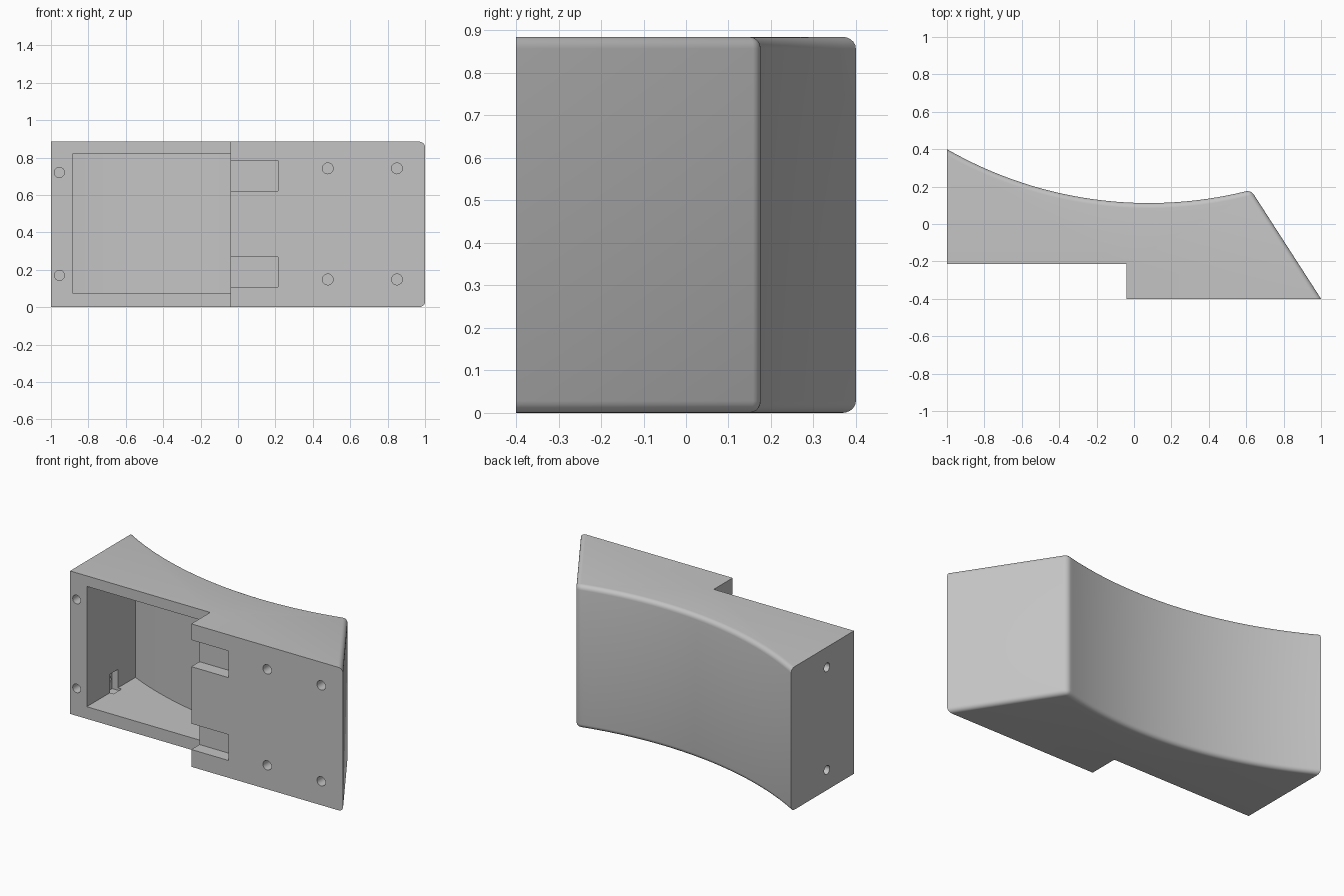
import bpy, bmesh, math
from mathutils import Matrix, Vector

cube = bpy.data.objects.get("Cube")
if cube:
    bpy.data.objects.remove(cube, do_unlink=True)

HEIGHT = 0.885
ARC_X, ARC_Y, RADIUS = 0.08, 2.282, 2.17

grey = bpy.data.materials.new("plain grey")
grey.use_nodes = True
color = (0.55, 0.55, 0.55, 1)
grey.diffuse_color = color
grey.node_tree.nodes["Principled BSDF"].inputs["Base Color"].default_value = color


def arc(x0, x1, radius, steps=36):
    """Points along the hollow back curve, from x0 to x1."""
    xs = [x0 + (x1 - x0) * i / steps for i in range(steps + 1)]
    return [(x, ARC_Y - math.sqrt(radius ** 2 - (x - ARC_X) ** 2)) for x in xs]


def finish(bm, name):
    bmesh.ops.recalc_face_normals(bm, faces=bm.faces)
    mesh = bpy.data.meshes.new(name)
    bm.to_mesh(mesh)
    bm.free()
    mesh.materials.append(grey)
    obj = bpy.data.objects.new(name, mesh)
    bpy.context.collection.objects.link(obj)
    return obj


def prism(profile, z0, z1):
    bm = bmesh.new()
    face = bm.faces.new([bm.verts.new((x, y, z0)) for x, y in profile])
    top = bmesh.ops.extrude_face_region(bm, geom=[face])["geom"]
    verts = [v for v in top if isinstance(v, bmesh.types.BMVert)]
    bmesh.ops.translate(bm, verts=verts, vec=(0, 0, z1 - z0))
    bmesh.ops.recalc_face_normals(bm, faces=bm.faces)
    return bm


def box(name, x0, x1, y0, y1, z0, z1):
    return finish(prism([(x0, y0), (x1, y0), (x1, y1), (x0, y1)], z0, z1), name)


def drill(name, start, end, radius):
    a, b = Vector(start), Vector(end)
    bm = bmesh.new()
    turn = (b - a).to_track_quat("Z", "Y").to_matrix().to_4x4()
    bmesh.ops.create_cone(bm, cap_ends=True, segments=24, radius1=radius, radius2=radius,
                          depth=(b - a).length, matrix=Matrix.Translation((a + b) / 2) @ turn)
    return finish(bm, name)


# Body: stepped front, curved back, slanted end
outline = [(-1, -0.215), (-0.04, -0.215), (-0.04, -0.4), (1, -0.4)]
outline += reversed(arc(-1, 0.625, RADIUS))
bm = prism(outline, 0, HEIGHT)

# Round the rims of the curved back and slanted end
rims = []
for e in bm.edges:
    a, b = e.verts[0].co, e.verts[1].co
    mid = (a + b) / 2
    flat = abs(a.z - b.z) < 1e-4
    on_back = mid.y > 0.1 and abs(mid.x + 1) > 1e-3
    on_slant = mid.x > 0.63 and mid.y > -0.39
    corner = not flat and abs(mid.x - 0.625) < 1e-3
    if corner or (flat and (on_back or on_slant)):
        rims.append(e)
bmesh.ops.bevel(bm, geom=rims, offset=0.028, segments=5, profile=0.5,
                affect="EDGES", clamp_overlap=False)
body = finish(bm, "body")

# Compartment with a back wall following the outer curve
pocket = [(-0.885, -0.25), (-0.041, -0.25)] + list(reversed(arc(-0.885, -0.041, RADIUS + 0.07)))
cutters = [finish(prism(pocket, 0.075, 0.82), "compartment_cutter")]

# Latch slots in the raised block
for z0, z1 in ((0.107, 0.267), (0.62, 0.785)):
    cutters.append(box("slot_cutter", -0.1, 0.215, -0.5, -0.32, z0, z1))

# Screw holes in the front and the flat end, with nut recesses inside
for z in (0.148, 0.742):
    for x in (0.48, 0.85):
        cutters.append(drill("block_hole_cutter", (x, -0.45, z), (x, -0.28, z), 0.029))
for z in (0.17, 0.72):
    cutters.append(drill("rim_hole_cutter", (-0.955, -0.3, z), (-0.955, -0.08, z), 0.027))
for z in (0.125, 0.76):
    cutters.append(box("nut_recess_cutter", -0.925, -0.86, 0.01, 0.09, z - 0.065, z + 0.065))
    cutters.append(drill("end_hole_cutter", (-1.05, 0.05, z), (-0.87, 0.05, z), 0.027))

bpy.ops.object.select_all(action="DESELECT")
body.select_set(True)
bpy.context.view_layer.objects.active = body
for cutter in cutters:
    cutter.hide_render = True
    mod = body.modifiers.new("cut", "BOOLEAN")
    mod.operation = "DIFFERENCE"
    mod.solver = "EXACT"
    mod.object = cutter
    bpy.ops.object.modifier_apply(modifier=mod.name)
    bpy.data.objects.remove(cutter, do_unlink=True)

bpy.ops.object.shade_smooth_by_angle(angle=math.radians(30))
